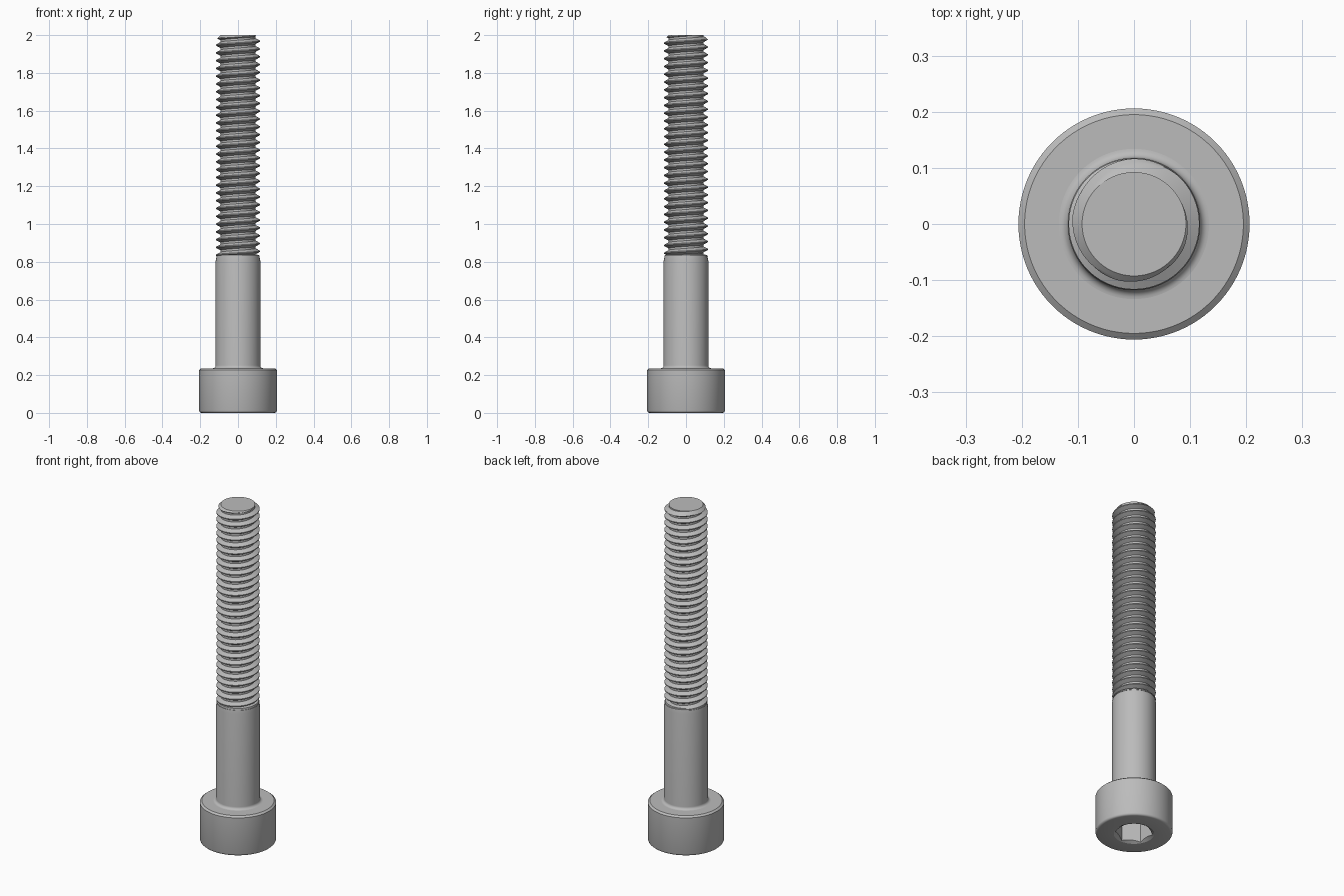
import bpy
import bmesh
import math

cube = bpy.data.objects.get("Cube")
if cube:
    bpy.data.objects.remove(cube, do_unlink=True)

SEGMENTS = 96
HEIGHT = 2.0
SHANK_R, ROOT_R, CREST_R = 0.118, 0.0925, 0.1165
SHANK_TOP = 0.835
PITCH = 0.0412
HEX_FLAT, MOUTH_R = 0.088, 0.108

steel = bpy.data.materials.new("grey_steel")
steel.use_nodes = True
GREY = (0.5, 0.5, 0.5, 1)
steel.diffuse_color = GREY
steel.node_tree.nodes["Principled BSDF"].inputs["Base Color"].default_value = GREY


def finish(bm, name):
    bmesh.ops.remove_doubles(bm, verts=bm.verts, dist=1e-5)
    bmesh.ops.recalc_face_normals(bm, faces=bm.faces)
    mesh = bpy.data.meshes.new(name)
    bm.to_mesh(mesh)
    bm.free()
    mesh.materials.append(steel)
    obj = bpy.data.objects.new(name, mesh)
    bpy.context.collection.objects.link(obj)
    bpy.ops.object.select_all(action="DESELECT")
    obj.select_set(True)
    bpy.context.view_layer.objects.active = obj
    bpy.ops.object.shade_smooth_by_angle(angle=math.radians(28))
    return obj


def lathe(name, rings):
    """Each ring is (radius, height) or a function of angle giving both."""
    bm = bmesh.new()
    rows = []
    for ring in rings:
        row = []
        for i in range(SEGMENTS):
            a = math.tau * i / SEGMENTS
            r, z = ring(a) if callable(ring) else ring
            row.append(bm.verts.new((r * math.cos(a), r * math.sin(a), z)))
        rows.append(row)
    for low, high in zip(rows, rows[1:]):
        for i in range(SEGMENTS):
            j = (i + 1) % SEGMENTS
            bm.faces.new((low[i], low[j], high[j], high[i]))
    return finish(bm, name)


def hex_radius(a):
    # Flats face +x and -x, corners lie on the y axis
    offset = (a + math.pi / 6) % (math.pi / 3) - math.pi / 6
    return HEX_FLAT / math.cos(offset)


def socket_mouth(a):
    r = hex_radius(a)
    return r, (MOUTH_R - r) * 0.6


def socket_floor(a):
    return hex_radius(a), 0.118


# Head with a countersunk hexagonal socket underneath
lathe("socket_head", [
    (0, 0.14), socket_floor, socket_mouth, (MOUTH_R, 0),
    (0.194, 0), (0.2, 0.002), (0.204, 0.006), (0.206, 0.012),
    (0.206, 0.227), (0.195, 0.236), (0.1, 0.236)])

# Plain shank with a fillet at the head and a tapered shoulder at the thread
fillet = [(0.134 - 0.016 * math.sin(t), 0.252 - 0.016 * math.cos(t))
          for t in (math.pi / 2 * k / 6 for k in range(7))]
lathe("shank", fillet + [
    (SHANK_R, 0.805), (0.112, SHANK_TOP), (ROOT_R - 0.003, SHANK_TOP + 0.006)])


# Thread: one tooth profile swept along a right-handed helix
def tooth_radius(u):
    # Root flat, rising flank, crest flat, falling flank
    rise = min(max((0.5 - abs(u - 0.5) - 0.125) / 0.3125, 0), 1)
    return ROOT_R + (CREST_R - ROOT_R) * rise


def thread_point(a, turn, u):
    z = SHANK_TOP - PITCH + PITCH * (turn + u + a / math.tau)
    z = min(max(z, SHANK_TOP - 0.01), HEIGHT)
    # The tip is chamfered down to the root
    r = min(tooth_radius(u), ROOT_R + (HEIGHT - z))
    return r * math.cos(a), r * math.sin(a), z


bm = bmesh.new()
flank = [0.125 + 0.3125 * k / 4 for k in range(5)]
steps = [0] + flank + [1 - u for u in reversed(flank)]
turns = math.ceil((HEIGHT - SHANK_TOP) / PITCH) + 2
columns = []
for i in range(SEGMENTS + 1):
    a = math.tau * i / SEGMENTS
    columns.append([bm.verts.new(thread_point(a, t, u))
                    for t in range(-1, turns) for u in steps])
for left, right in zip(columns, columns[1:]):
    for k in range(len(left) - 1):
        bm.faces.new((left[k], right[k], right[k + 1], left[k + 1]))
bmesh.ops.remove_doubles(bm, verts=bm.verts, dist=1e-5)
bmesh.ops.dissolve_degenerate(bm, edges=bm.edges, dist=1e-5)
# Flat tip and hidden inner end
bmesh.ops.holes_fill(bm, edges=[e for e in bm.edges if e.is_boundary], sides=0)
finish(bm, "thread")
